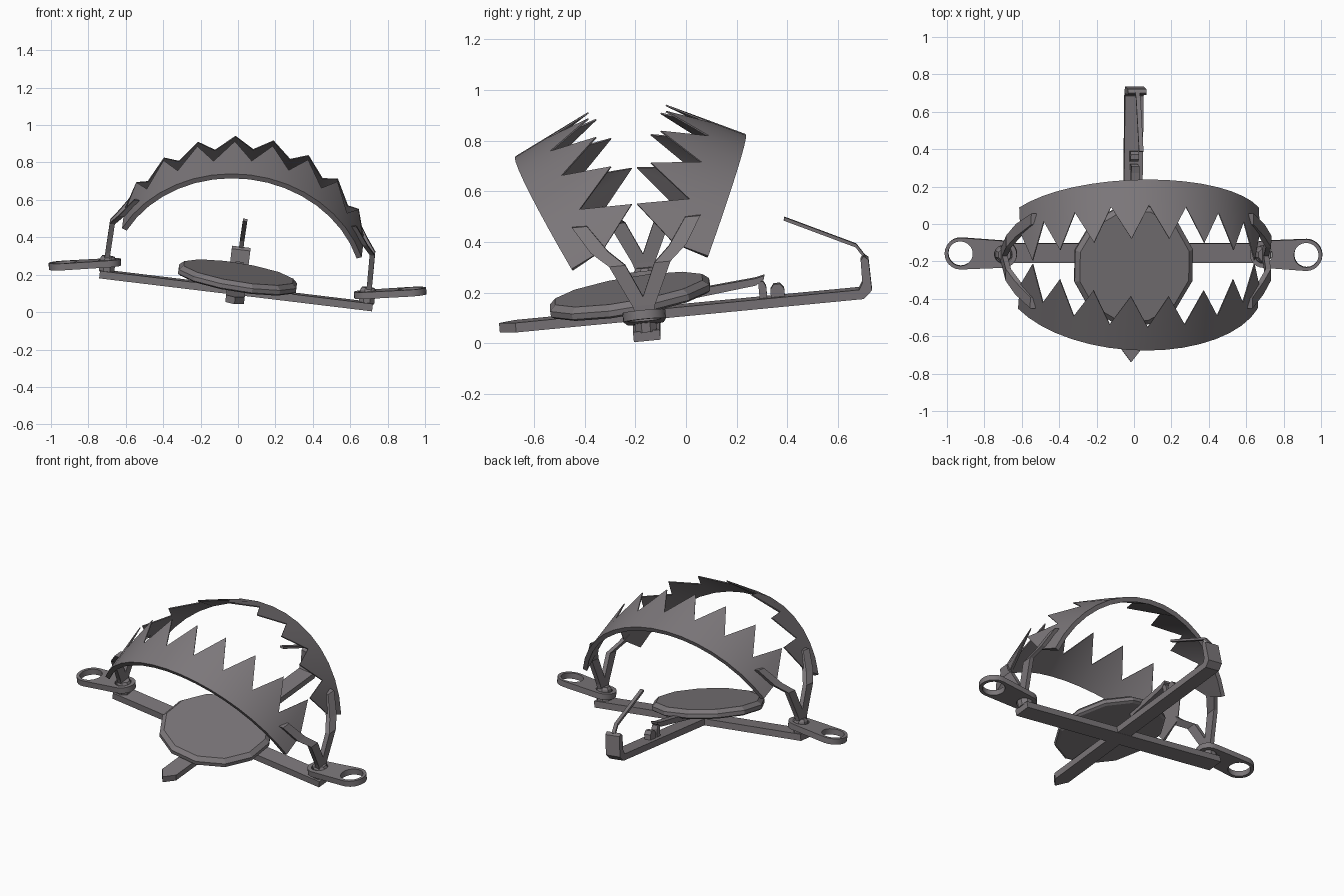
import bpy, bmesh, math
from mathutils import Matrix, Vector

if "Cube" in bpy.data.objects:
    bpy.data.objects.remove(bpy.data.objects["Cube"])

# The whole trap sits on a tilted base frame
Xa = Vector((0.993, 0, -0.12)).normalized()
Ya = Vector((0, 0.995, 0.097))
Ya = (Ya - Xa * Ya.dot(Xa)).normalized()
Za = Xa.cross(Ya)
BASE = Matrix.Translation((-0.01, -0.155, 0.117)) @ Matrix((Xa, Ya, Za)).transposed().to_4x4()

metal = bpy.data.materials.new("dark_steel")
metal.diffuse_color = (0.2, 0.184, 0.194, 1)
metal.use_nodes = True
metal.node_tree.nodes["Principled BSDF"].inputs["Base Color"].default_value = metal.diffuse_color


def finish(name, bm, local=Matrix(), smooth=False):
    bmesh.ops.recalc_face_normals(bm, faces=bm.faces)
    me = bpy.data.meshes.new(name)
    bm.to_mesh(me)
    bm.free()
    ob = bpy.data.objects.new(name, me)
    bpy.context.collection.objects.link(ob)
    me.materials.append(metal)
    ob.matrix_world = BASE @ local
    if smooth:
        bpy.ops.object.select_all(action='DESELECT')
        ob.select_set(True)
        bpy.context.view_layer.objects.active = ob
        bpy.ops.object.shade_smooth_by_angle(angle=math.radians(35))
    return ob


def loft(name, rings, local=Matrix(), smooth=False, closed=True):
    """Skin a list of equal-length rings and cap both ends."""
    bm = bmesh.new()
    vs = [[bm.verts.new(p) for p in r] for r in rings]
    n = len(vs[0])
    for a, b in zip(vs, vs[1:]):
        for i in range(n):
            j = (i + 1) % n
            bm.faces.new((a[i], a[j], b[j], b[i]))
    bm.faces.new(vs[0])
    bm.faces.new(vs[-1])
    return finish(name, bm, local, smooth)


def side_profile(name, pts, half):
    """Extrude a (y, z) outline across x."""
    return loft(name, [[(s * half, y, z) for y, z in pts] for s in (-1, 1)])


def disc(r, z, n, turn=0.0):
    return [(r * math.cos(2 * math.pi * i / n + turn),
             r * math.sin(2 * math.pi * i / n + turn), z) for i in range(n)]


# Cross bars: plain one along x, pointed and bent-up one along y
side_profile("cross_bar", [(-.053, -.02), (.053, -.02), (.053, .02), (-.053, .02)], 0.735)
loft("long_bar_point", [[(-.05, -.52, z), (0, -.585, z), (.05, -.52, z), (.05, -.4, z), (-.05, -.4, z)]
                        for z in (-.019, .019)])
side_profile("long_bar", [(-.41, -.019), (.86, -.019), (.895, .012), (.893, .135), (.875, .15),
                          (.862, .135), (.86, .045), (.845, .019), (-.41, .019)], 0.05)

# Trigger pan with a bevelled top, and the lever behind it
pan = Matrix.Translation((0, -.06, .076)) @ Matrix.Rotation(.07, 4, 'X') @ Matrix.Rotation(.04, 4, 'Y')
t = math.radians(15)
loft("trigger_pan", [disc(.315, -.027, 12, t), disc(.33, -.018, 12, t), disc(.33, .005, 12, t),
                     disc(.305, .027, 12, t)], pan)
side_profile("pan_lever", [(.15, .04), (.44, .072), (.475, .095), (.477, .108), (.44, .1), (.15, .075)], 0.022)
side_profile("latch_tab", [(.45, .015), (.48, .015), (.48, .065), (.47, .085), (.45, .085)], 0.02)
side_profile("latch_lug", [(.495, .015), (.55, .015), (.55, .05), (.535, .07), (.51, .07), (.495, .05)], 0.022)

# Catch rod
rod = [(0, .878, .14), (0, .847, .19), (.003, .574, .324)]
loft("catch_rod", [[(x - .012, y, z - .006), (x + .012, y, z - .006), (x + .012, y + .004, z + .007),
                    (x - .012, y + .004, z + .007)] for x, y, z in rod])

# Jaws: curved toothed strips, wedge shaped from thick rim to thin teeth
TEETH, A0, R = 8, math.radians(22.8), 0.70
u = Vector((0, .438, .899))
w = Vector((0, -.899, .438))


def jaw_point(a, r, width):
    return (Vector((r * math.cos(a), .131, -.006)) + u * (.05 + r * math.sin(a)) + w * width)


for sy, tag in ((-1, "front"), (1, "back")):
    rings = []
    for i in range(2 * TEETH + 1):
        a = A0 + (math.pi - 2 * A0) * i / (2 * TEETH)
        edge = 0.335 if i % 2 else 0.145
        ring = [jaw_point(a, R, 0), jaw_point(a, R, edge),
                jaw_point(a, R - .006, edge), jaw_point(a, R - .028, 0)]
        rings.append([(p.x, p.y * sy, p.z) for p in ring])
    loft(tag + "_jaw", rings, smooth=True)
    # Bent arms joining each jaw end to its hinge
    for sx, side in ((-1, "left"), (1, "right")):
        path = [(.705, .0, .06, .028), (.705, .015, .12, .03), (.70, .09, .285, .032),
                (.655, .155, .34, .034), (.585, .225, .44, .03)]
        loft(f"{tag}_{side}_arm",
             [[(sx * (x + dx * .014), sy * (y + dy * h), z)
               for dx, dy in ((-1, -1), (1, -1), (1, 1), (-1, 1))] for x, y, z, h in path])

# Hinge posts and ringed spring paddles
HULL = [(.23 + .085 * math.cos(a), .085 * math.sin(a)) for a in
        [math.radians(d) for d in range(-90, 91, 15)]] + \
       [(.072 * math.cos(a), .072 * math.sin(a)) for a in
        [math.radians(d) for d in range(90, 271, 15)]]


def circle2d(cx, r, n=20):
    return [(cx + x, y) for x, y, _ in disc(r, 0, n)]


for sx, side in ((-1, "left"), (1, "right")):
    loft(side + "_hinge_post", [disc(.045, z, 8, math.pi / 8) for z in (.015, .085)] + [disc(.035, .1, 8, math.pi / 8)],
         Matrix.Translation((sx * .7, 0, 0)))
    cu = bpy.data.curves.new(side + "_spring_paddle", 'CURVE')
    cu.dimensions, cu.fill_mode, cu.extrude = '2D', 'BOTH', 0.018
    for pts in (HULL, circle2d(.23, .066), circle2d(0, .048)):
        sp = cu.splines.new('POLY')
        sp.points.add(len(pts) - 1)
        for p, (x, y) in zip(sp.points, pts):
            p.co = (sx * x, y, 0, 1)
        sp.use_cyclic_u = True
    cu.materials.append(metal)
    ob = bpy.data.objects.new(side + "_spring_paddle", cu)
    bpy.context.collection.objects.link(ob)
    ob.matrix_world = BASE @ Matrix.Translation((sx * .7, 0, .063)) @ Matrix.Rotation(-.18, 4, 'Y')
    bpy.ops.object.select_all(action='DESELECT')
    ob.select_set(True)
    bpy.context.view_layer.objects.active = ob
    bpy.ops.object.convert(target='MESH')
